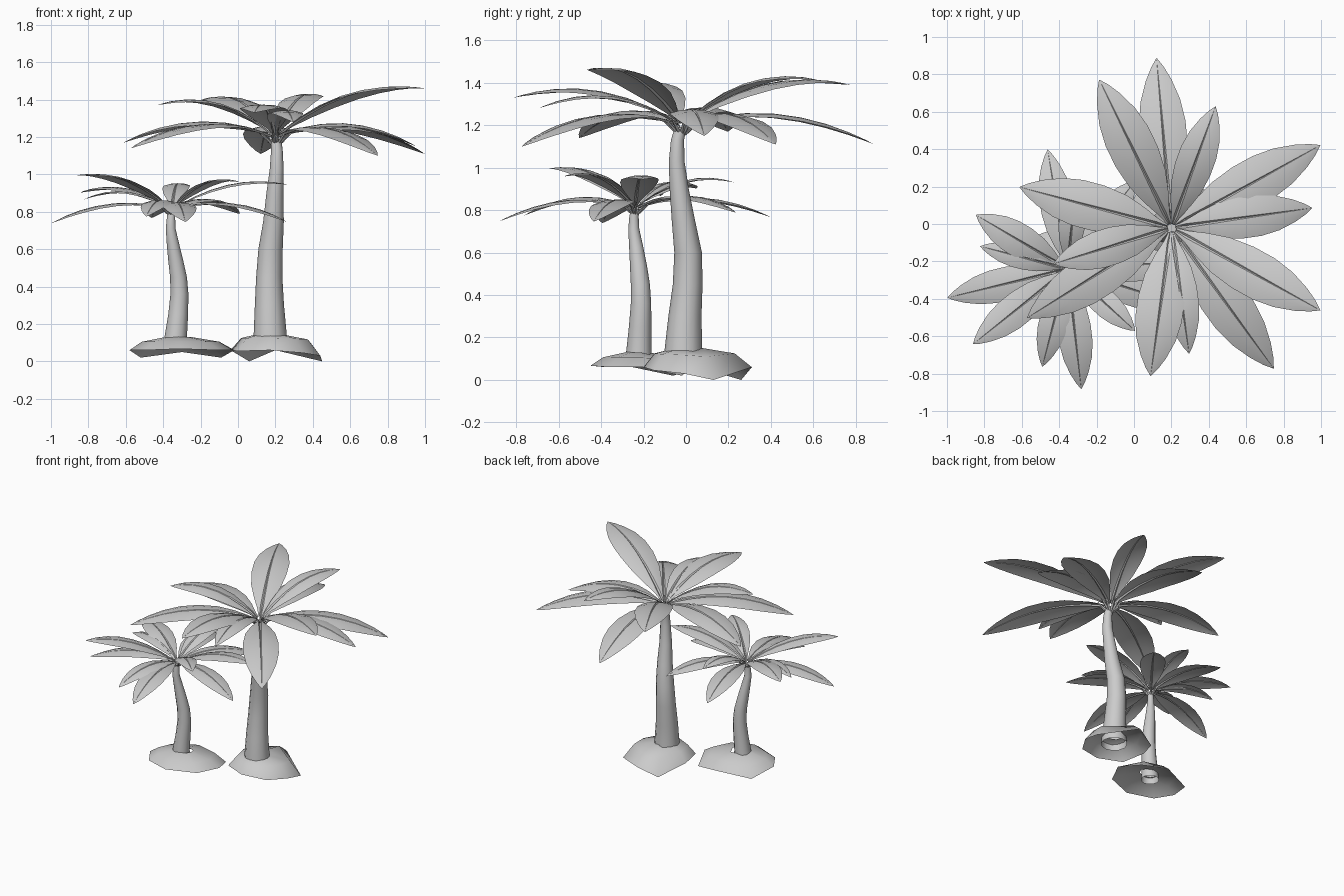
import bpy, bmesh
from math import sin, cos, pi, radians
from mathutils import Vector

if "Cube" in bpy.data.objects:
    bpy.data.objects.remove(bpy.data.objects["Cube"])


def make_object(name, bm, smooth):
    mesh = bpy.data.meshes.new(name)
    bm.to_mesh(mesh)
    bm.free()
    ob = bpy.data.objects.new(name, mesh)
    bpy.context.collection.objects.link(ob)
    bpy.ops.object.select_all(action='DESELECT')
    ob.select_set(True)
    bpy.context.view_layer.objects.active = ob
    bpy.ops.object.shade_smooth_by_angle(angle=radians(smooth))


def loft(bm, rows, closed):
    # bridge successive rows of points with quads
    vs = [[bm.verts.new(p) for p in row] for row in rows]
    n = len(rows[0])
    for a, b in zip(vs, vs[1:]):
        for i in range(n if closed else n - 1):
            j = (i + 1) % n
            bm.faces.new((a[i], a[j], b[j], b[i]))
    return vs


def ring(c, r, n=12):
    return [Vector((c[0] + r * cos(2 * pi * i / n), c[1] + r * sin(2 * pi * i / n), c[2]))
            for i in range(n)]


# Trunk: tapered, bent tube from (x, y, z, radius) stations
def trunk(name, stations):
    bm = bmesh.new()
    vs = loft(bm, [ring(s[:3], s[3]) for s in stations], True)
    bm.faces.new(vs[-1])
    make_object(name, bm, 40)


# Mound: irregular low-poly shell, open below, rising to the trunk
def mound(name, rim, centre, top):
    bm = bmesh.new()
    c = Vector((centre[0], centre[1], 0))
    rows = [[Vector(p) for p in rim]]
    for f, z in ((0.74, top - 0.025), (0.25, top)):
        rows.append([Vector((c.x + (p[0] - c.x) * f, c.y + (p[1] - c.y) * f,
                             z + (p[2] - 0.04) * 0.25)) for p in rim])
    loft(bm, rows, True)
    make_object(name, bm, 60)


# Leaves shared by both crowns: (angle, length, tip height, half width)
LEAVES = [(8, .76, -.05, .11), (29, .91, -.09, .125), (70, .69, .21, .10),
          (95, .91, -.09, .125), (116, .88, .19, .125), (165, .84, -.03, .125),
          (197, .66, .17, .10), (212, .91, -.06, .125), (262, .80, .13, .125),
          (278, .68, .08, .09), (306, .93, -.10, .125), (331, .91, .26, .125)]
OUTLINE = [(0.03, .1), (.1, .25), (.2, .55), (.33, .85), (.48, 1), (.62, 1),
           (.75, .85), (.87, .55), (.95, .26), (1, 0.01)]


# Crown: arched blades with a grooved midrib, plus little stalks under them
def crown(name, centre, scale, turn):
    bm = bmesh.new()
    c = Vector(centre)
    up = Vector((0, 0, 1))
    for ang, length, dz, width in LEAVES:
        a = radians(ang + turn)
        out, side = Vector((cos(a), sin(a), 0)), Vector((-sin(a), cos(a), 0))
        rows = []
        for t, w in OUTLINE:
            hw = width * w
            g = 0.012 * (1 - t)
            spine = out * length * t + up * (dz * t + 0.39 * t * (1 - t))
            row = [(-hw, -.16 * hw), (-.5 * hw, -.02 * hw), (-min(g, .4 * hw), 0), (0, -g),
                   (min(g, .4 * hw), 0), (.5 * hw, -.02 * hw), (hw, -.16 * hw)]
            rows.append([c + (spine + side * s + up * h) * scale for s, h in row])
        loft(bm, rows, False)
        stalk = []
        for d, z, r in ((0, -.05, .012), (.04, -.02, .011), (.09, .025, .005)):
            p = out * d + up * z
            stalk.append([c + (p + side * r * cos(k * pi / 2) + up * r * sin(k * pi / 2)) * scale
                          for k in range(4)])
        loft(bm, stalk, True)
    bmesh.ops.remove_doubles(bm, verts=bm.verts, dist=0.0004)
    make_object(name, bm, 30)


# Tall palm
trunk("tall_trunk", [(.172, -.012, .09, .093), (.172, -.012, .15, .088), (.168, -.005, .3, .078),
                     (.167, .008, .45, .07), (.174, .01, .6, .065), (.19, -.012, .75, .055),
                     (.197, -.032, .9, .045), (.207, -.044, 1.03, .037), (.208, -.04, 1.13, .031),
                     (.203, -.025, 1.19, .028)])
mound("tall_mound", [(-.04, .06, .06), (.0, -.12, .055), (.17, -.2, .06), (.35, -.15, .045),
                     (.44, -.01, .03), (.45, .13, 0), (.2, .31, .06), (.06, .26, 0)],
      (.18, 0), .145)
crown("tall_leaves", (.2, -.02, 1.2), 1, 0)

# Short palm
trunk("short_trunk", [(-.333, -.222, .08, .064), (-.333, -.222, .13, .06), (-.32, -.216, .25, .053),
                      (-.313, -.212, .36, .048), (-.318, -.215, .45, .045), (-.333, -.224, .54, .04),
                      (-.348, -.235, .63, .033), (-.36, -.246, .71, .026), (-.358, -.245, .77, .022),
                      (-.355, -.24, .805, .02)])
mound("short_mound", [(-.58, -.25, .06), (-.5, -.38, .06), (-.31, -.45, .067), (-.1, -.36, .06),
                      (-.02, -.2, .06), (-.09, -.02, .02), (-.3, .02, .05), (-.52, -.06, .02)],
      (-.325, -.222), .125)
crown("short_leaves", (-.355, -.24, .81), .71, -112.5)
